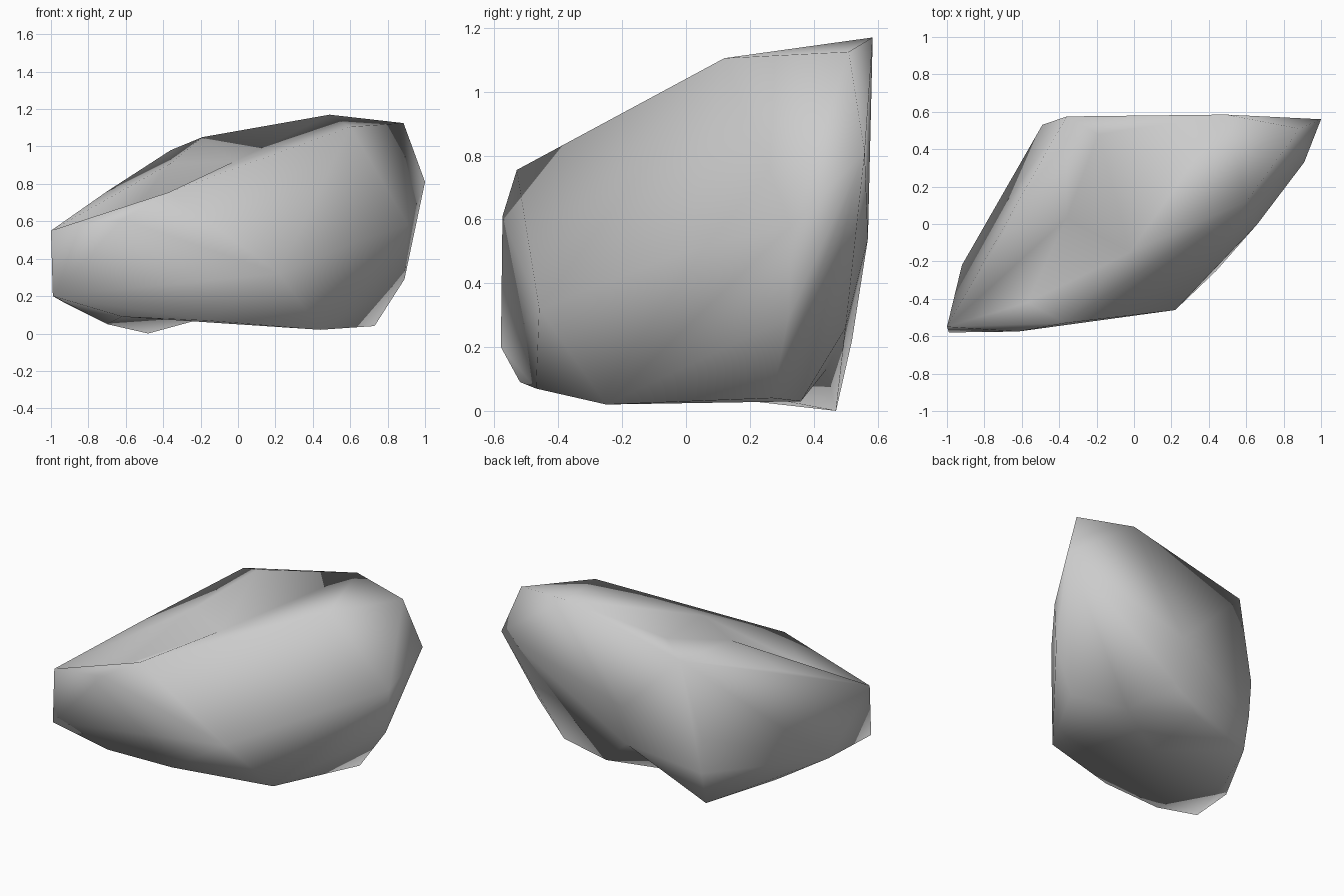
import bpy
import bmesh
from mathutils import Vector

# Remove the default cube only
default_cube = bpy.data.objects.get("Cube")
if default_cube:
    bpy.data.objects.remove(default_cube, do_unlink=True)


def make_material(name, colour):
    material = bpy.data.materials.new(name)
    material.use_nodes = True
    material.diffuse_color = colour
    shader = material.node_tree.nodes["Principled BSDF"]
    shader.inputs["Base Color"].default_value = colour
    shader.inputs["Roughness"].default_value = 0.9
    return material


def build_boulder(name, corner_groups, dents, material):
    """Wrap the chiselled corners in a skin, then press the dents inwards."""
    mesh = bpy.data.meshes.new(name)
    bm = bmesh.new()
    for group in corner_groups:
        for corner in group:
            bm.verts.new(corner)
    dent_verts = [(bm.verts.new(start), Vector(push)) for start, push in dents]

    # Skin around the corners, dropping any that end up inside
    bmesh.ops.convex_hull(bm, input=bm.verts[:], use_existing_faces=False)
    for vert, push in dent_verts:
        vert.co += push
    loose = [vert for vert in bm.verts if not vert.link_faces]
    bmesh.ops.delete(bm, geom=loose, context='VERTS')
    bmesh.ops.recalc_face_normals(bm, faces=bm.faces[:])

    # Rest the lowest corner on the ground
    lowest = min(vert.co.z for vert in bm.verts)
    bmesh.ops.translate(bm, verts=bm.verts[:], vec=Vector((0, 0, -lowest)))

    # Soft worn surface
    for face in bm.faces:
        face.smooth = True
    bm.to_mesh(mesh)
    bm.free()
    mesh.materials.append(material)
    boulder = bpy.data.objects.new(name, mesh)
    bpy.context.collection.objects.link(boulder)
    return boulder


# Underside of the boulder
base_corners = [
    (-.99, -.58, .2), (-.92, -.22, .16), (-.7, .03, .05), (-.48, .47, 0),
    (.73, .27, .04), (.44, -.25, .02), (-.17, -.47, .07), (-.62, -.52, .09),
]

# Widest part of the walls
wall_corners = [
    (-1, -.55, .55), (-.62, -.575, .61), (.22, -.46, .32), (.66, 0, .5),
    (.89, .32, .29), (1, .56, .81), (.08, .57, .54),
    (-.49, .53, .46), (-.48, .52, .22),
]

# Sloping crown, rising to the back
crown_corners = [
    (-.37, -.53, .755), (-.7, -.05, .76),
    (-.36, .575, .98), (-.19, .48, 1.05), (.6, .12, 1.105),
    (.885, .51, 1.125), (.49, .585, 1.17),
]

# Worn hollows: start position and inward push
underside_hollows = [
    ((-.13, .46, -.01), (0, -.02, .14)),
    ((.35, .4, 0), (0, -.04, .03)),
    ((-.15, 0, 0), (0, 0, .09)),
]
wall_hollows = [
    ((.97, .34, .56), (-.06, -.01, .02)),
    ((.1, .53, .26), (0, -.03, 0)),
]
crown_hollows = [
    ((-.36, .03, .94), (0, 0, -.03)),
    ((-.02, -.15, .97), (0, 0, -.05)),
    ((-.55, -.42, .76), (-.02, 0, -.12)),
]

stone = make_material("stone grey", (.6, .6, .6, 1))
build_boulder("boulder", [base_corners, wall_corners, crown_corners],
              underside_hollows + wall_hollows + crown_hollows, stone)
